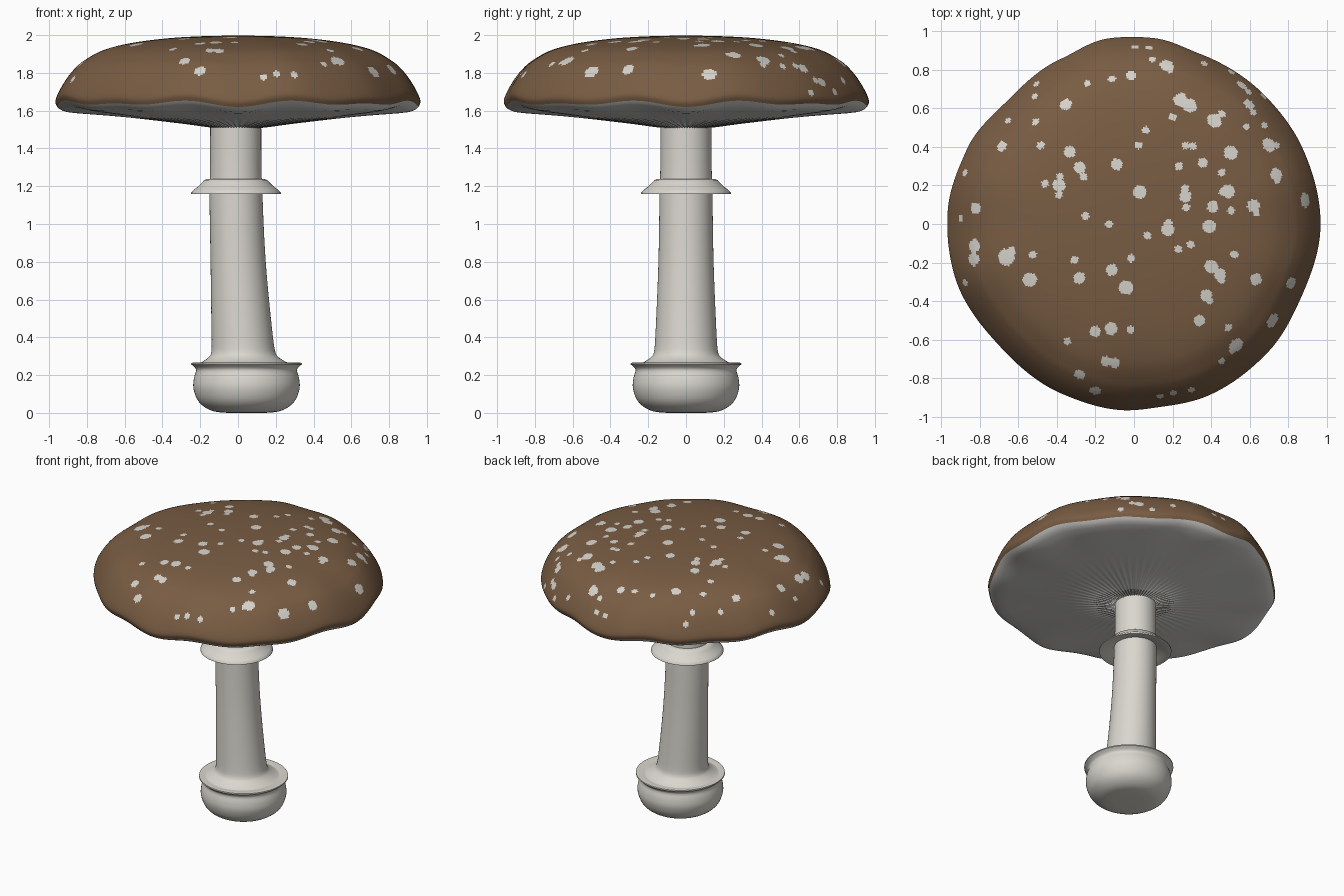
import bpy, math
from mathutils import Vector, kdtree

TAU = 2 * math.pi


def material(name, rgb):
    m = bpy.data.materials.new(name)
    m.diffuse_color = (*rgb, 1)
    return m


BROWN = material("cap brown", (0.19, 0.108, 0.056))
SPOT = material("spot cream", (0.67, 0.65, 0.60))
GILL = material("gill grey", (0.64, 0.635, 0.61))
STEM = material("stem ivory", (0.70, 0.68, 0.62))


def smooth_profile(pts, n):
    """Resample (r, z) points along a Catmull-Rom curve."""
    p = [Vector(q) for q in pts]
    p = [2 * p[0] - p[1]] + p + [2 * p[-1] - p[-2]]
    out = []
    for i in range(1, len(p) - 2):
        a, b, c, d = p[i - 1:i + 3]
        steps = max(2, round(n * (c - b).length))
        for k in range(steps):
            t = k / steps
            out.append(0.5 * (2 * b + (c - a) * t + (2 * a - 5 * b + 4 * c - d) * t * t
                              + (3 * b - a - 3 * c + d) * t ** 3))
    out.append(p[-2])
    return out


def lathe(name, profile, segs, place, mats, angle=50):
    """Spin a profile; place(r, z, theta) gives the final point. Ends at r=0 become poles."""
    verts, rings = [], []
    for r, z in profile:
        if abs(r) < 1e-5:
            rings.append([len(verts)] * segs)
            verts.append(place(0, z, 0))
        else:
            rings.append(list(range(len(verts), len(verts) + segs)))
            verts += [place(r, z, TAU * j / segs) for j in range(segs)]
    faces = []
    for a, b in zip(rings, rings[1:]):
        for j in range(segs):
            k = (j + 1) % segs
            f = list(dict.fromkeys((a[j], a[k], b[k], b[j])))
            if len(f) > 2:
                faces.append(f)
    me = bpy.data.meshes.new(name)
    me.from_pydata(verts, [], faces)
    me.update()
    for m in mats:
        me.materials.append(m)
    ob = bpy.data.objects.new(name, me)
    bpy.context.collection.objects.link(ob)
    bpy.ops.object.select_all(action='DESELECT')
    ob.select_set(True)
    bpy.context.view_layer.objects.active = ob
    bpy.ops.object.shade_smooth_by_angle(angle=math.radians(angle))
    return ob


# Irregular outline of the cap: angle in degrees, radius
OUTLINE = [(0, .966), (24, .957), (43, .95), (69, .945), (84, .968), (98, .97), (114, .935),
           (135, .915), (156, .948), (176, .967), (196, .967), (223, .94), (247, .955),
           (266, .966), (278, .957), (293, .968), (316, .96), (336, .945), (360, .966)]


def outline(theta):
    d = math.degrees(theta) % 360
    for (a, ra), (b, rb) in zip(OUTLINE, OUTLINE[1:]):
        if a <= d <= b:
            t = (d - a) / (b - a)
            return ra + (rb - ra) * t * t * (3 - 2 * t)


def cap_place(r, z, th):
    rr = r * (0.96 + (outline(th) - 0.96) * r * r)
    wave = -0.0095 * (math.cos(8 * th) + math.cos(12 * th)) * r ** 5
    return (rr * math.cos(th), rr * math.sin(th), z + wave)


def gill_place(r, z, th):
    x, y, z = cap_place(r, z, th)
    ridge = 0.004 * math.cos(60 * th) * max(0, 1 - r / 0.6) * min(1, r / 0.1)
    return (x, y, z + ridge)


# Cap dome and gilled underside
dome = smooth_profile([(0, 1.998), (.2, 1.994), (.4, 1.982), (.6, 1.957), (.75, 1.92), (.85, 1.868),
                       (.9, 1.828), (.945, 1.775), (.985, 1.71), (1.0, 1.667), (.99, 1.638)], 100)
cap = lathe("cap", dome[::-1], 480, cap_place, [BROWN, SPOT])
under = smooth_profile([(0, 1.51), (.13, 1.512), (.3, 1.532), (.6, 1.565), (.88, 1.596),
                        (.96, 1.615), (.99, 1.638)], 30)
lathe("gills", under, 480, gill_place, [GILL])

# Spots: large ones with their radius, small ones share one radius
LARGE = [(-.35, .62, .03), (-.665, -.17, .045), (-.83, -.12, .035), (-.83, -.18, .035),
         (-.82, .08, .032), (-.54, -.285, .037), (-.685, .4, .028), (-.385, .2, .033),
         (-.33, .375, .03), (-.28, .29, .03), (-.28, -.28, .03), (-.115, -.235, .03),
         (-.04, -.325, .037), (-.2, -.555, .03), (-.12, -.54, .032), (-.15, -.71, .028),
         (-.1, -.717, .028), (-.28, -.775, .03), (-.2, -.865, .03), (.175, .825, .035),
         (.29, .61, .038), (.24, .64, .037), (.42, .535, .037), (.505, .37, .035),
         (.36, .32, .025), (.485, .17, .035), (.41, .09, .03), (.265, .14, .03),
         (.03, .17, .035), (-.09, .31, .03), (.175, -.03, .033), (.39, -.015, .034),
         (.4, -.22, .035), (.445, -.26, .03), (.37, -.37, .03), (.635, -.285, .03),
         (.81, -.31, .034), (.715, -.5, .038), (.53, -.63, .038), (.335, -.5, .028),
         (.74, .26, .034), (.7, .415, .036), (.62, .09, .033), (.885, .125, .036),
         (.6, .62, .03), (.56, .72, .027), (-.015, .765, .028)]
SMALL = [(-.505, .725), (-.52, .66), (-.65, .535), (-.51, .53), (-.485, .405), (-.46, .205),
         (-.875, .27), (-.9, .035), (-.875, -.305), (-.52, -.155), (-.25, .04), (-.125, 0),
         (-.31, -.185), (-.015, -.18), (-.345, -.6), (-.02, -.55), (-.24, .73), (-.115, .755),
         (0, .915), (.075, .915), (.36, .83), (.5, .79), (.2, .555), (.06, .485),
         (.265, .405), (.31, .405), (.025, .405), (.235, .3), (.07, -.06), (.295, -.105),
         (.23, -.13), (.52, -.155), (.49, -.535), (.45, -.71), (.13, -.89), (.205, -.875),
         (.295, -.86), (.585, .5), (.675, .51), (.5, .07), (.455, .27), (.67, .66)]
# Small lobes that stretch some of the large spots
LOBES = [(-.385, .245), (-.39, .15), (-.265, .245), (.265, .185), (.27, .085), (.175, .005),
         (.45, -.285), (.385, -.395), (-.63, -.14), (.74, .225), (.735, .41), (.88, .15),
         (.185, .8), (.1, .85), (.455, .575), (.455, .165), (.63, .06), (.73, -.475),
         (.51, -.66), (.62, .58), (.59, .69)]
polys = cap.data.polygons
flat, solid = kdtree.KDTree(len(polys)), kdtree.KDTree(len(polys))
for p in polys:
    c = p.center
    flat.insert((c.x, c.y, 0 if c.z > 1.69 else 9), p.index)
    solid.insert(c, p.index)
flat.balance()
solid.balance()
for x, y, r in LARGE + [(x, y, .02) for x, y in SMALL + LOBES]:
    centre = polys[flat.find((x, y, 0))[1]].center
    for _, i, _ in solid.find_range(centre, r):
        polys[i].material_index = 1


# Stem parts share a gently curved centre line
def stem_place(r, z, th):
    cx = -0.012 + 0.065 * max(0, 1 - z / 1.3) ** 1.7
    return (cx + r * math.cos(th), r * math.sin(th), z)


lathe("stem", smooth_profile([(.27, .255), (.235, .264), (.205, .28), (.18, .3), (.168, .33),
                              (.16, .45), (.146, .8), (.14, 1.15), (.136, 1.3), (.135, 1.53)], 40),
      96, stem_place, [STEM])
lathe("ring_skirt", [(.13, 1.238), (.155, 1.237), (.168, 1.232), (.18, 1.218), (.198, 1.2),
                     (.222, 1.182), (.238, 1.166), (.238, 1.16), (.225, 1.16), (.19, 1.172),
                     (.135, 1.19)][::-1], 96, stem_place, [STEM])

# Bulb with a flared collar at the foot
bulb = smooth_profile([(0, 0), (.13, .002), (.2, .018), (.255, .062), (.281, .13), (.277, .19),
                       (.266, .225), (.276, .243), (.293, .257)], 60)
bulb += [Vector(q) for q in [(.292, .265), (.28, .266), (.25, .262), (.15, .26), (0, .26)]]
lathe("bulb", bulb, 96, lambda r, z, th: (.045 + r * math.cos(th), r * math.sin(th), z), [STEM])
